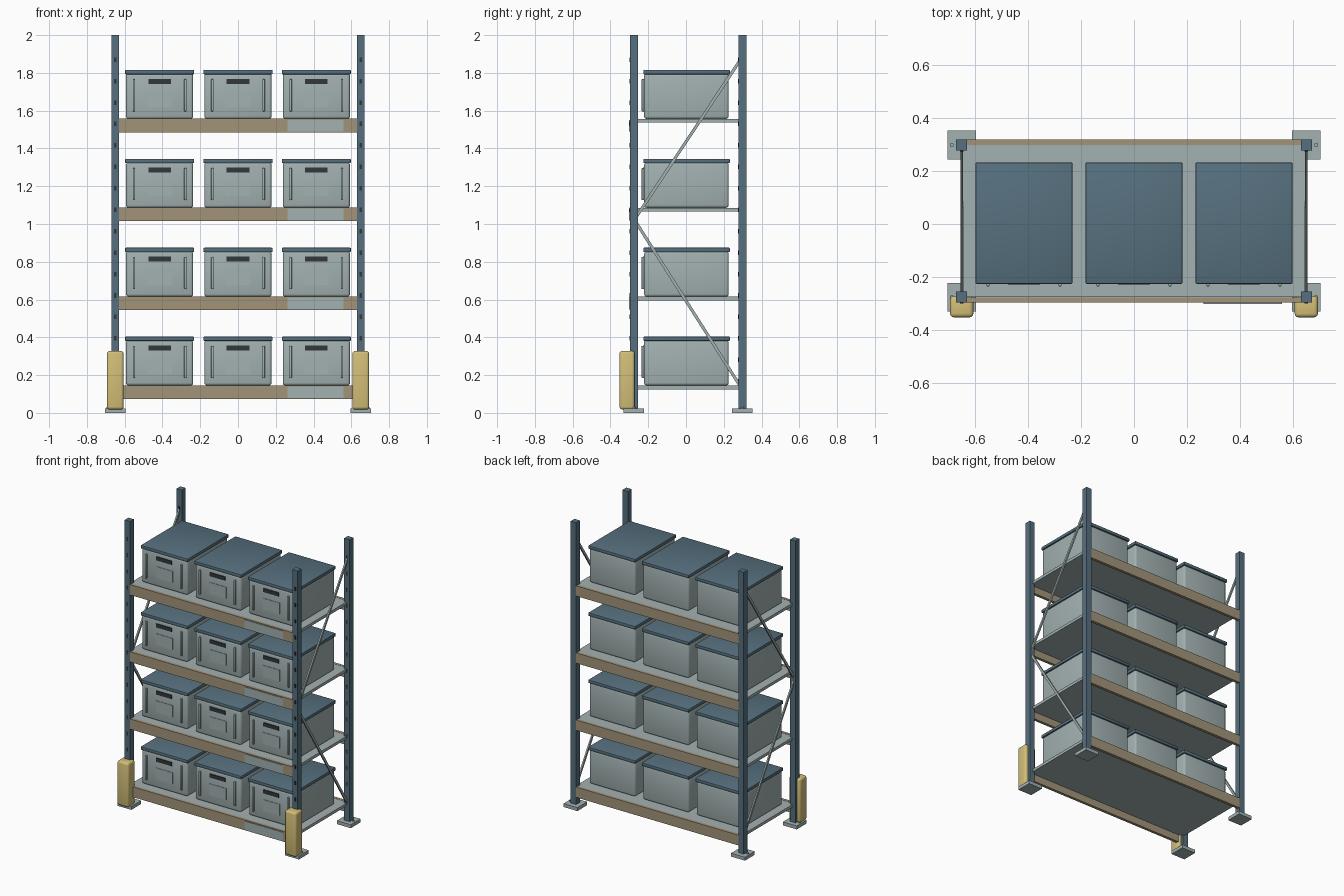
import bpy, bmesh, math
from mathutils import Matrix, Vector

if "Cube" in bpy.data.objects:
    bpy.data.objects.remove(bpy.data.objects["Cube"])


def material(name, rgb):
    lin = [((c / 255 + 0.055) / 1.055) ** 2.4 for c in rgb]
    m = bpy.data.materials.new(name)
    m.diffuse_color = (*lin, 1)
    m.use_nodes = True
    m.node_tree.nodes["Principled BSDF"].inputs["Base Color"].default_value = m.diffuse_color
    return m


BLUE = material("steel blue", (86, 112, 126))
GREY = material("light grey", (163, 177, 177))
TAN = material("tan", (163, 148, 122))
YELLOW = material("safety yellow", (211, 191, 120))
DARK = material("charcoal", (50, 55, 59))


def finish(name, bm, mat, smooth=False):
    mesh = bpy.data.meshes.new(name)
    bm.to_mesh(mesh)
    bm.free()
    mesh.materials.append(mat)
    ob = bpy.data.objects.new(name, mesh)
    bpy.context.collection.objects.link(ob)
    if smooth:
        bpy.ops.object.select_all(action='DESELECT')
        ob.select_set(True)
        bpy.context.view_layer.objects.active = ob
        bpy.ops.object.shade_smooth_by_angle(angle=math.radians(40))
    return ob


def add_box(bm, x, y, z, bevel=0, segments=2):
    """Box from (min, max) ranges on each axis, optionally with rounded edges."""
    part = bmesh.new()
    centre = [(a + b) / 2 for a, b in (x, y, z)]
    size = [b - a for a, b in (x, y, z)]
    bmesh.ops.create_cube(part, size=1, matrix=Matrix.Translation(centre) @ Matrix.Diagonal((*size, 1)))
    if bevel:
        bmesh.ops.bevel(part, geom=part.edges[:], offset=bevel, segments=segments,
                        profile=0.5, affect='EDGES')
    tmp = bpy.data.meshes.new("tmp")
    part.to_mesh(tmp)
    part.free()
    bm.from_mesh(tmp)
    bpy.data.meshes.remove(tmp)


def box(name, mat, x, y, z, bevel=0, segments=2):
    bm = bmesh.new()
    add_box(bm, x, y, z, bevel, segments)
    return finish(name, bm, mat, bevel > 0)


def around(c, half):
    return (c - half, c + half)


POST_X, FRONT_Y, BACK_Y, HALF = 0.65, -0.276, 0.298, 0.021
TIERS = [0.143 + 0.4705 * i for i in range(4)]

# Uprights, foot plates, anchor bolts and slots
for sx in (-1, 1):
    px = sx * POST_X
    for label, py in (("front", FRONT_Y), ("back", BACK_Y)):
        box(label + "_post", BLUE, around(px, HALF), around(py, HALF), (0.01, 2.0))
        box(label + "_foot_plate", GREY, around(px, 0.054), around(py, 0.054), (0, 0.024))
        bm = bmesh.new()
        bmesh.ops.create_cone(bm, cap_ends=True, segments=12, radius1=0.008, radius2=0.008, depth=0.01,
                              matrix=Matrix.Translation((px + sx * 0.037, py, 0.026)))
        finish(label + "_anchor_bolt", bm, GREY)
        bm = bmesh.new()
        for i in range(16):
            add_box(bm, around(px, 0.006), (py - HALF - 0.003, py - HALF + 0.002),
                    around(1.87 - 0.1135 * i, 0.012))
        finish(label + "_post_slots", bm, DARK)

    # Rounded bumper around the foot of each front post
    box("post_guard", YELLOW, around(px, 0.044), (-0.352, -0.272), (0.018, 0.328), 0.014, 3)

    # Diagonal side braces
    for (y0, z0), (y1, z1) in (((-0.262, 1.04), (0.285, 1.865)), ((-0.262, 1.005), (0.285, 0.145))):
        a, b = Vector((px, y0, z0)), Vector((px, y1, z1))
        d = b - a
        bm = bmesh.new()
        add_box(bm, around(0, 0.005), around(0, 0.008), around(0, d.length / 2))
        tilt = Matrix.Rotation(-math.atan2(d.y, d.z), 4, 'X')
        bmesh.ops.transform(bm, matrix=Matrix.Translation((a + b) / 2) @ tilt, verts=bm.verts[:])
        finish("side_brace", bm, GREY)

# Shelf tiers with beams and storage bins
for t in TIERS:
    box("shelf_deck", GREY, around(0, 0.645), (FRONT_Y, BACK_Y), (t - 0.018, t + 0.002))
    box("front_beam", TAN, around(0, 0.632), (-0.297, -0.277), (t - 0.069, t + 0.003))
    box("back_beam", TAN, around(0, 0.632), (0.298, 0.318), (t - 0.069, t + 0.003))
    box("load_plate", GREY, (0.262, 0.558), (-0.301, -0.296), (t - 0.065, t - 0.003))

    for cx in (-0.415, 0, 0.415):
        box("bin_body", GREY, around(cx, 0.178), (-0.222, 0.226), (t + 0.002, t + 0.242), 0.014, 3)
        box("bin_lid", BLUE, around(cx, 0.183), (-0.226, 0.232), (t + 0.238, t + 0.261), 0.005, 2)
        box("bin_handle_slot", DARK, around(cx, 0.06), (-0.228, -0.221), (t + 0.188, t + 0.214))
        box("bin_label_panel", GREY, around(cx, 0.065), (-0.225, -0.221), (t + 0.064, t + 0.143))
        for sx in (-1, 1):
            box("bin_rib", GREY, around(cx + sx * 0.136, 0.006), (-0.235, -0.221),
                (t + 0.042, t + 0.212), 0.003, 2)
